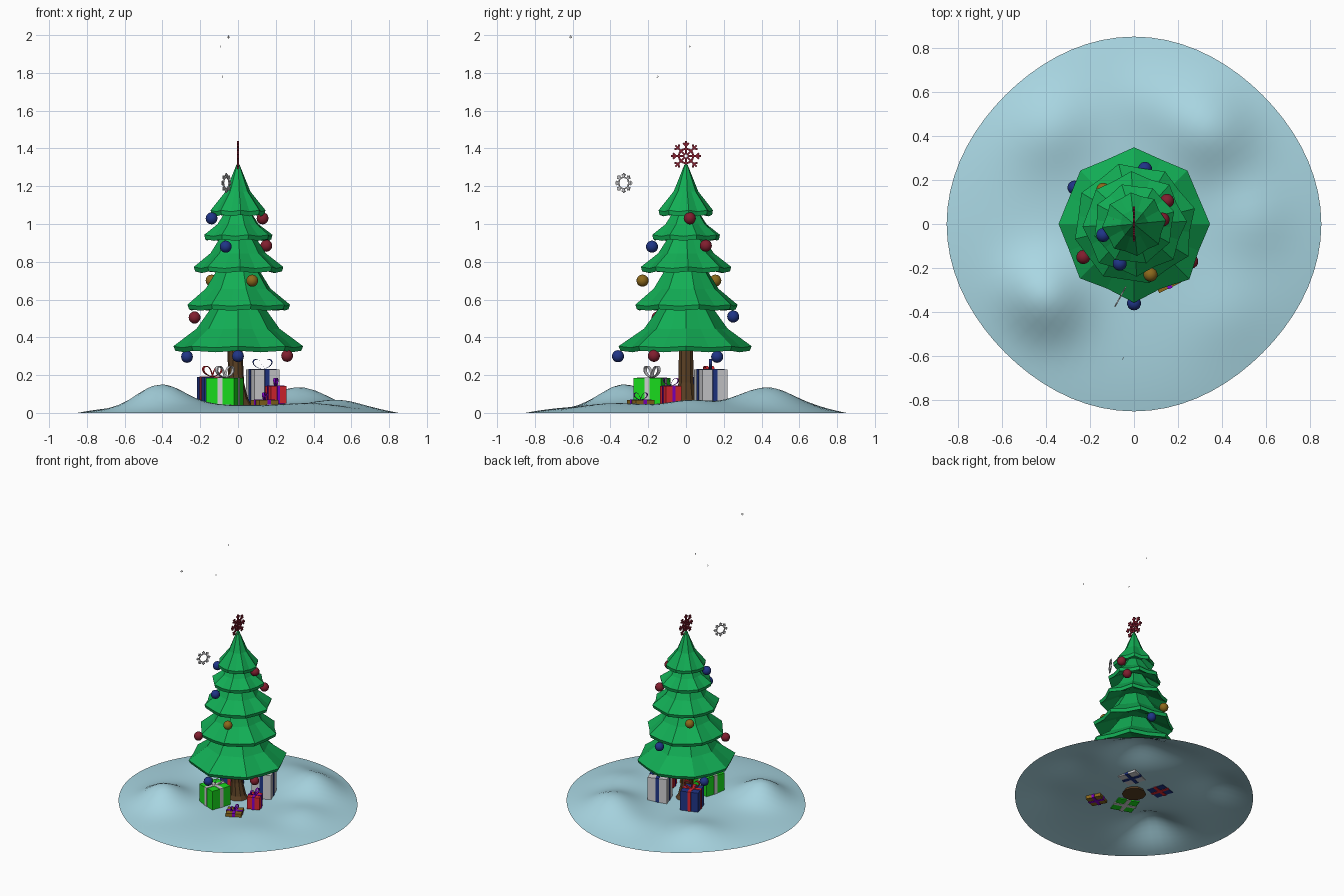
import bpy, bmesh, math, random
from mathutils import Matrix, Vector

if "Cube" in bpy.data.objects:
    bpy.data.objects.remove(bpy.data.objects["Cube"])

random.seed(4)


def material(name, r, g, b):
    m = bpy.data.materials.new(name)
    m.diffuse_color = (r, g, b, 1)
    m.use_nodes = True
    m.node_tree.nodes["Principled BSDF"].inputs["Base Color"].default_value = m.diffuse_color
    return m


SNOW = material("snow blue", 0.40, 0.68, 0.77)
LEAF = material("tree green", 0.006, 0.42, 0.09)
LIME = material("bright green", 0.01, 0.70, 0.012)
BARK = material("bark brown", 0.10, 0.05, 0.017)
CRIMSON = material("dark red", 0.22, 0.013, 0.028)
RED = material("bright red", 0.72, 0.02, 0.03)
BLUE = material("navy blue", 0.014, 0.035, 0.24)
GOLD = material("gold", 0.26, 0.14, 0.012)
PURPLE = material("purple", 0.22, 0.0, 0.58)
SILVER = material("silver", 0.62, 0.62, 0.64)


def finish(name, bm, mats, smooth=False):
    bmesh.ops.recalc_face_normals(bm, faces=bm.faces)
    me = bpy.data.meshes.new(name)
    bm.to_mesh(me)
    bm.free()
    for m in mats:
        me.materials.append(m)
    for p in me.polygons:
        p.use_smooth = smooth
    ob = bpy.data.objects.new(name, me)
    bpy.context.collection.objects.link(ob)
    return ob


def loft(bm, rings):
    """Join a list of equal-length closed point rings with quads."""
    rows = [[bm.verts.new(p) for p in ring] for ring in rings]
    n = len(rows[0])
    for a, b in zip(rows, rows[1:]):
        for i in range(n):
            j = (i + 1) % n
            bm.faces.new((a[i], a[j], b[j], b[i]))
    return rows


def box(bm, size, matrix, index=0):
    res = bmesh.ops.create_cube(bm, size=1, matrix=matrix @ Matrix.Diagonal((*size, 1)))
    for f in {f for v in res["verts"] for f in v.link_faces}:
        f.material_index = index


# Snowy ground: open sheet with rolling drifts (x, y, height, spread)
DRIFTS = [(-0.42, -0.34, 0.125, 0.13), (0.35, 0.45, 0.11, 0.15), (-0.40, 0.45, 0.06, 0.14),
          (0.55, 0.03, 0.035, 0.12), (0.42, -0.42, 0.02, 0.14), (0.08, 0.58, 0.03, 0.12)]


def ground_height(x, y, f):
    z = 0.042 * (1 - f ** 4)
    for cx, cy, h, s in DRIFTS:
        z += h * math.exp(-((x - cx) ** 2 + (y - cy) ** 2) / (2 * s * s)) * (1 - f ** 6)
    return z


bm = bmesh.new()
rings = []
for k in range(1, 25):
    f, ring = k / 24, []
    for i in range(72):
        a = math.tau * i / 72
        r = 0.85 * f * (1 - 0.028 * math.sin(2 * a) ** 2)
        x, y = r * math.cos(a), r * math.sin(a)
        ring.append((x, y, ground_height(x, y, f)))
    rings.append(ring)
rows = loft(bm, rings)
bm.faces.new(rows[0])
ground = finish("snowy_ground", bm, [SNOW], True)
if sum(p.normal.z for p in ground.data.polygons) < 0:
    ground.data.flip_normals()

# Trunk: flared at the foot
bm = bmesh.new()
rows = loft(bm, [[(r * math.cos(math.tau * i / 10) + dx, r * math.sin(math.tau * i / 10), z)
                  for i in range(10)]
                 for r, z, dx in ((0.085, 0.02, 0), (0.055, 0.07, 0), (0.042, 0.16, -0.01),
                                  (0.038, 0.45, -0.02))])
bm.faces.new(rows[0])
bm.faces.new(rows[-1])
finish("trunk", bm, [BARK])


# Foliage tiers: eight drooping corners with slightly drawn-in edges between them
def tier(name, radius, rim_z, top_r, top_z, turn):
    jitter = [random.uniform(0.96, 1.01) for _ in range(8)]
    h = top_z - rim_z
    profile = [(top_r, top_z, 0), (top_r + (radius - top_r) * 0.42, rim_z + h * 0.42, 0.3),
               (radius, rim_z, 1), (radius * 0.97, rim_z - 0.024, 1),
               (radius * 0.45, rim_z + h * 0.2, 0.3)]
    rings = []
    for r, z, flare in profile:
        ring = []
        for i in range(16):
            a = math.tau * i / 16 + turn
            k = 1 + flare * (jitter[i // 2] - 1) if i % 2 == 0 else 0.924 - 0.03 * flare
            dz = 0.008 * flare if i % 2 == 0 else 0
            ring.append((r * k * math.cos(a), r * k * math.sin(a), z + dz))
        rings.append(ring)
    bm = bmesh.new()
    rows = loft(bm, rings)
    bm.faces.new(rows[0])
    bm.faces.new(rows[-1])
    finish(name, bm, [LEAF])


for n, spec in enumerate([(0.355, 0.345, 0.125, 0.58, 0.0), (0.285, 0.565, 0.10, 0.78, 0.25),
                          (0.24, 0.765, 0.08, 0.95, 0.05), (0.19, 0.935, 0.06, 1.08, 0.3),
                          (0.145, 1.065, 0.008, 1.315, 0.1)]):
    tier(f"foliage_tier_{n + 1}", *spec)

# Hanging baubles
BAUBLES = {BLUE: [(-0.14, -0.05, 1.03), (-0.065, -0.18, 0.88), (0.05, 0.25, 0.51),
                  (-0.27, 0.165, 0.297), (0, -0.36, 0.30)],
           CRIMSON: [(0.13, 0.02, 1.03), (0.15, 0.105, 0.885), (-0.23, -0.15, 0.505),
                     (0.26, -0.17, 0.302)],
           GOLD: [(-0.14, 0.155, 0.70), (0.075, -0.23, 0.70)]}
for mat, places in BAUBLES.items():
    for p in places:
        bm = bmesh.new()
        bmesh.ops.create_uvsphere(bm, u_segments=14, v_segments=10, radius=0.032,
                                  matrix=Matrix.Translation(p))
        finish("bauble", bm, [mat], True)


# Flat snowflakes built in the local XZ plane
def snowflake(name, mat, place, turn, radius, arms, thick, tips, ring_r=0.5):
    bm = bmesh.new()
    base = Matrix.Translation(place) @ Matrix.Rotation(turn, 4, 'Z')
    w = radius * 0.13
    for k in range(arms):
        spoke = base @ Matrix.Rotation(math.tau * k / arms, 4, 'Y')
        start = 0.1 if tips else ring_r
        box(bm, (w, thick, radius * (1 - start)),
            spoke @ Matrix.Translation((0, 0, radius * (1 + start) / 2)))
        # ring segment between spokes
        mid = base @ Matrix.Rotation(math.tau * (k + 0.5) / arms, 4, 'Y')
        box(bm, (2 * ring_r * radius * math.sin(math.pi / arms) + w, thick, w),
            mid @ Matrix.Translation((0, 0, ring_r * radius * math.cos(math.pi / arms))))
        # side barbs
        for s in (-1, 1):
            barb = spoke @ Matrix.Translation((0, 0, radius * 0.68)) @ Matrix.Rotation(s * 0.8, 4, 'Y')
            box(bm, (w, thick, radius * 0.27), barb @ Matrix.Translation((0, 0, radius * 0.13)))
    finish(name, bm, [mat])


snowflake("snowflake_topper", CRIMSON, (0, 0, 1.36), math.pi / 2, 0.08, 8, 0.008, True)
snowflake("falling_snowflake", SILVER, (-0.062, -0.33, 1.217), 1.07, 0.052, 8, 0.006, False, 0.62)
for p, t, r in (((-0.05, -0.61, 1.991), 1.0, 0.009), ((-0.095, 0.02, 1.94), 1.5, 0.006),
                ((-0.08, -0.15, 1.78), 1.5, 0.006)):
    snowflake("tiny_snowflake", SILVER, p, t, r, 6, 0.002, False, 0.55)


# Wrapped gifts: box, crossing ribbons and a two-loop bow
def gift(name, wrap, ribbon, place, size, height, turn, bow, bow_turn):
    x, y, z = place
    base = Matrix.Translation((x, y, z + height / 2)) @ Matrix.Rotation(turn, 4, 'Z')
    bm = bmesh.new()
    box(bm, (size, size, height), base)
    band = size * 0.18
    box(bm, (size + 0.006, band, height + 0.006), base, 1)
    box(bm, (band, size + 0.006, height + 0.006), base, 1)
    finish(name, bm, [wrap, ribbon])
    # teardrop loops leaning left and right
    bm = bmesh.new()
    bow_base = Matrix.Translation((x, y, z + height)) @ Matrix.Rotation(bow_turn, 4, 'Z')
    for s in (-1, 1):
        outer, inner = [], []
        for i in range(17):
            t = math.pi * i / 16
            d = bow * math.sin(t)
            lean = s * (0.75 + 0.55 * math.cos(t))
            outer.append((d * math.sin(lean), d * math.cos(lean)))
            inner.append((d * 0.9 * math.sin(lean * 0.97), d * 0.9 * math.cos(lean * 0.97)))
        w = bow * 0.12
        rings = [[bow_base @ Vector((o[0], -w, o[1])), bow_base @ Vector((o[0], w, o[1])),
                  bow_base @ Vector((n[0], w, n[1] + 0.001)),
                  bow_base @ Vector((n[0], -w, n[1] + 0.001))]
                 for o, n in zip(outer, inner)]
        loft(bm, rings)
    finish(name + "_bow", bm, [ribbon])


gift("green_gift", LIME, SILVER, (-0.07, -0.18, 0.035), 0.155, 0.15, -0.33, 0.08, 0.7)
gift("silver_gift", SILVER, BLUE, (0.13, 0.13, 0.04), 0.14, 0.19, 0.33, 0.07, 0.0)
gift("blue_gift", BLUE, RED, (-0.135, 0.12, 0.04), 0.13, 0.15, 0.3, 0.075, 0.4)
gift("red_gift", RED, PURPLE, (0.2, -0.08, 0.05), 0.088, 0.092, 0.35, 0.055, 1.4)
gift("gold_gift", GOLD, PURPLE, (0.14, -0.24, 0.02), 0.11, 0.048, 0.45, 0.05, 1.4)
